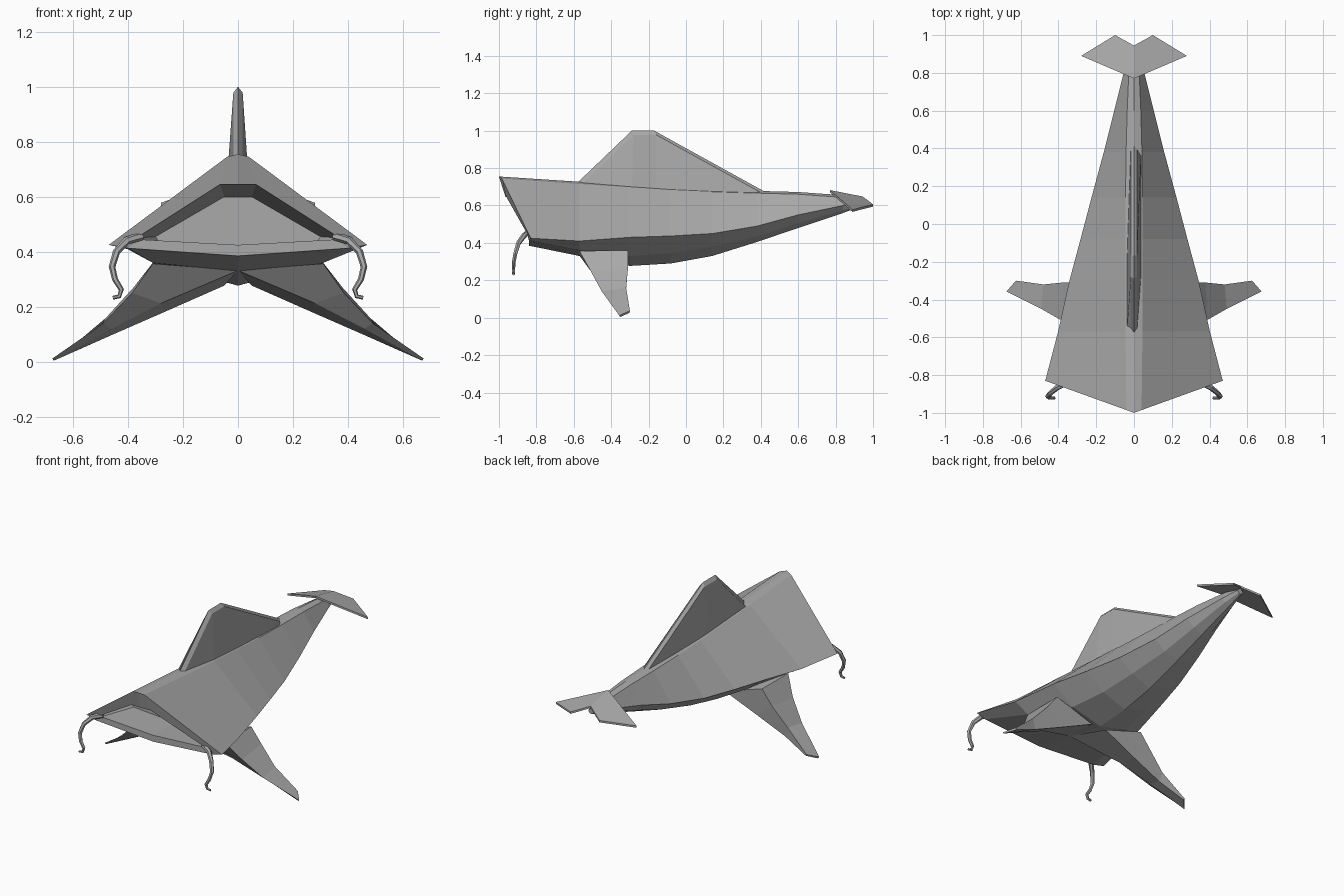
import bpy, bmesh, math
from mathutils import Vector

if "Cube" in bpy.data.objects:
    bpy.data.objects.remove(bpy.data.objects["Cube"])

grey = bpy.data.materials.new("plain grey")
grey.diffuse_color = (0.4, 0.4, 0.4, 1)
grey.use_nodes = True
grey.node_tree.nodes["Principled BSDF"].inputs["Base Color"].default_value = grey.diffuse_color


def loft(name, rings, cap_start=True, cap_end=True):
    """Skin a list of equal-length closed rings."""
    bm = bmesh.new()
    vs = [[bm.verts.new(p) for p in r] for r in rings]
    n = len(rings[0])
    for a, b in zip(vs, vs[1:]):
        for i in range(n):
            j = (i + 1) % n
            bm.faces.new((a[i], a[j], b[j], b[i]))
    if cap_start:
        bm.faces.new(vs[0][::-1])
    if cap_end:
        bm.faces.new(vs[-1])
    bmesh.ops.recalc_face_normals(bm, faces=bm.faces)
    me = bpy.data.meshes.new(name)
    bm.to_mesh(me)
    bm.free()
    me.materials.append(grey)
    ob = bpy.data.objects.new(name, me)
    bpy.context.collection.objects.link(ob)
    return ob


def mirrored(half):
    """Close a right-hand half section; first and last points lie on x = 0."""
    return half + [(-x, y, z) for x, y, z in half[-2:0:-1]]


def both_sides(name, rings):
    loft("right_" + name, rings)
    loft("left_" + name, [[(-x, y, z) for x, y, z in r] for r in rings])


# body: recessed mouth, lips, then hull sections back to the tail
body = [
    mirrored([(0, -.62, .60), (.05, -.62, .60), (.30, -.62, .455),
              (.29, -.62, .44), (0, -.62, .42)]),
    mirrored([(0, -.965, .645), (.065, -.96, .645), (.37, -.85, .45),
              (.36, -.84, .445), (0, -.84, .425)]),
    mirrored([(0, -1, .755), (.04, -.985, .745), (.47, -.83, .425),
              (.40, -.84, .413), (0, -.84, .385)]),
]
# y, ridge z, ridge half width, edge x, edge z, chine x, chine z, keel z
for y, zt, r, w, ze, wb, zb, zk in [
        (-.57, .727, .045, .402, .41, .31, .36, .33),
        (-.30, .71, .045, .342, .43, .20, .33, .277),
        (-.08, .695, .045, .283, .437, .16, .345, .29),
        (.14, .685, .045, .225, .45, .13, .38, .33),
        (.38, .678, .042, .160, .49, .09, .435, .405),
        (.60, .672, .036, .105, .55, .06, .505, .48),
        (.84, .655, .026, .045, .60, .03, .575, .56),
        (.94, .635, .012, .020, .615, .012, .602, .597)]:
    body.append(mirrored([(0, y, zt), (r, y, zt - .012), (w, y, ze),
                          (wb, y, zb), (0, y, zk)]))
loft("body", body)

# dorsal fin: peaked rim over a wedge that widens to the back
fin = []
for yt, zt, yb, zb in [(-.575, .727, -.565, .69), (-.29, 1.0, -.29, .67),
                       (-.17, 1.0, -.16, .66), (.41, .68, .39, .65)]:
    fin.append(mirrored([(0, yt, zt), (.017, yt + .01, zt - .022),
                         (.038, yb, zb), (0, yb, zb - .01)]))
loft("dorsal_fin", fin)

# flippers: leading edge, trailing edge, lower back, lower front
both_sides("flipper", [
    [(.31, -.57, .357), (.31, -.31, .36), (.05, -.31, .277), (.0, -.57, .332)],
    [(.385, -.51, .25), (.38, -.31, .27), (.27, -.32, .18), (.28, -.46, .213)],
    [(.49, -.45, .14), (.48, -.32, .16), (.46, -.325, .097), (.46, -.41, .12)],
    [(.675, -.357, .012), (.625, -.30, .037), (.62, -.302, .026),
     (.67, -.352, .004)],
])

# tail flukes: thin swept plates
fluke = [(0, .77, .682), (.28, .89, .578), (.10, 1.0, .606), (0, .945, .648)]
both_sides("tail_fluke", [fluke, [(x, y, z - .012) for x, y, z in fluke]])

# whiskers: bent tapering tubes at the mouth corners
path = [Vector(p) for p in [
    (.35, -.84, .458), (.405, -.865, .44), (.442, -.895, .40),
    (.458, -.912, .345), (.447, -.92, .30), (.424, -.922, .262),
    (.432, -.922, .238), (.455, -.922, .233)]]
tube = []
for i, p in enumerate(path):
    t = (path[min(i + 1, 7)] - path[max(i - 1, 0)]).normalized()
    u = t.cross(Vector((0, 1, 0))).normalized()
    v = t.cross(u)
    rad = .016 - .0013 * i
    tube.append([tuple(p + rad * (math.cos(a) * u + math.sin(a) * v))
                 for a in [k * math.tau / 6 for k in range(6)]])
both_sides("whisker", tube)
